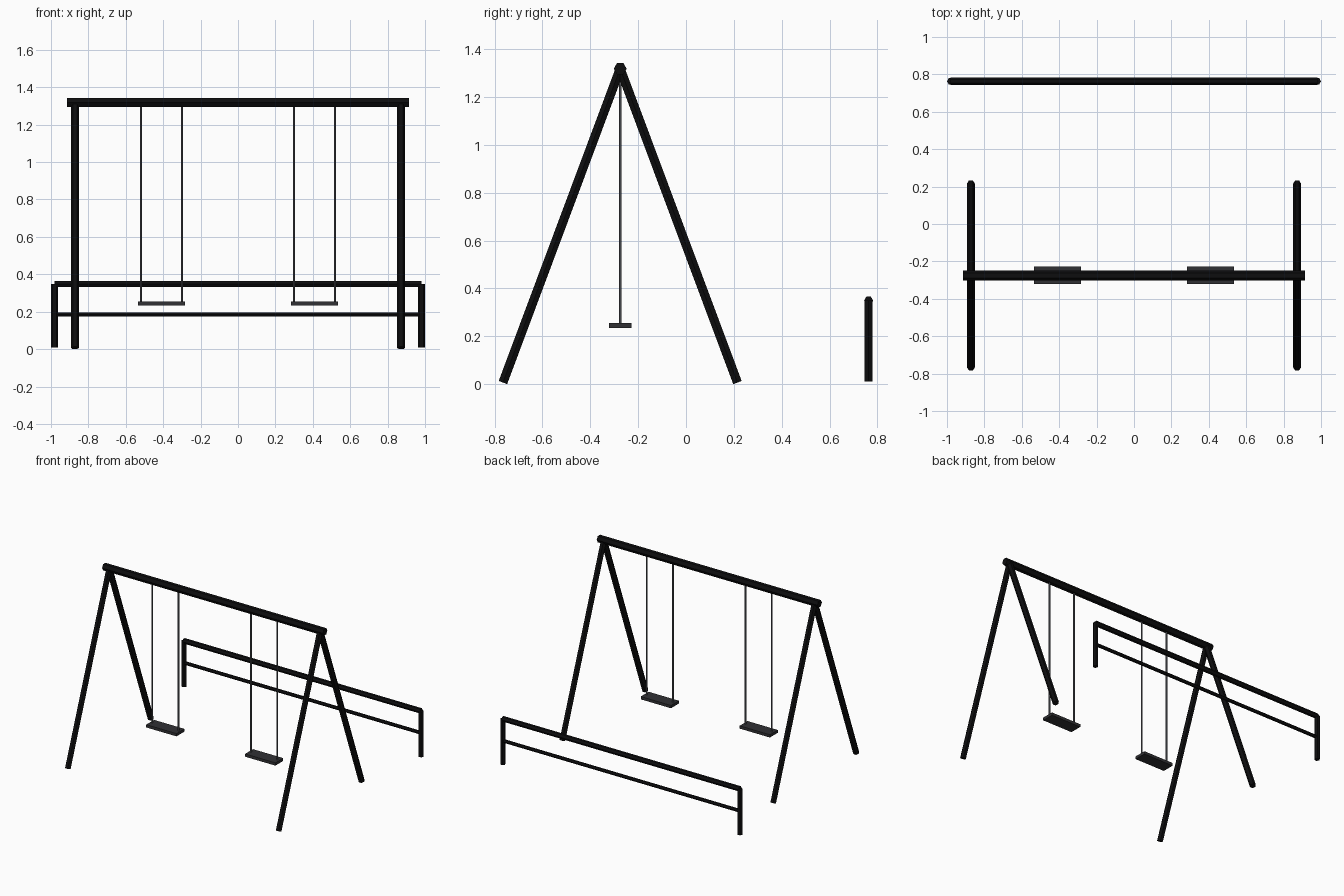
import bpy, bmesh, math
from mathutils import Vector

if "Cube" in bpy.data.objects:
    bpy.data.objects.remove(bpy.data.objects["Cube"])


def material(name, rgb):
    m = bpy.data.materials.new(name)
    m.diffuse_color = (*rgb, 1)
    m.use_nodes = True
    m.node_tree.nodes["Principled BSDF"].inputs["Base Color"].default_value = m.diffuse_color
    return m


BLACK = material("black painted steel", (0.004, 0.004, 0.0045))
CHAIN = material("grey chain", (0.10, 0.105, 0.12))
RUBBER = material("dark grey rubber", (0.03, 0.03, 0.034))


def finish(name, bm, mat):
    bmesh.ops.recalc_face_normals(bm, faces=bm.faces)
    me = bpy.data.meshes.new(name)
    bm.to_mesh(me)
    bm.free()
    me.materials.append(mat)
    ob = bpy.data.objects.new(name, me)
    bpy.context.collection.objects.link(ob)


def rod(name, a, b, r, mat, corner, sides=6):
    """Straight prism from a to b, with one corner pointing towards 'corner'."""
    a, b = Vector(a), Vector(b)
    axis = (b - a).normalized()
    u = Vector(corner)
    u = (u - axis * u.dot(axis)).normalized()
    v = axis.cross(u)
    bm = bmesh.new()
    rings = []
    for p in (a, b):
        ring = []
        for i in range(sides):
            t = 2 * math.pi * i / sides
            ring.append(bm.verts.new(p + r * (u * math.cos(t) + v * math.sin(t))))
        rings.append(ring)
        bm.faces.new(ring)
    for i in range(sides):
        j = (i + 1) % sides
        bm.faces.new((rings[0][i], rings[0][j], rings[1][j], rings[1][i]))
    finish(name, bm, mat)


def box(name, centre, size, mat):
    bm = bmesh.new()
    bmesh.ops.create_cube(bm, size=1)
    for v in bm.verts:
        v.co = Vector(c + s * k for c, s, k in zip(centre, size, v.co))
    finish(name, bm, mat)


X, Y = (1, 0, 0), (0, 1, 0)
YC, TOP = -0.275, 1.318      # swing centre line and beam height
SPREAD, FOOT = 0.49, 0.0065  # leg spread and foot height

# Top beam
rod("top_beam", (-0.913, YC, TOP), (0.913, YC, TOP), 0.027, BLACK, Y)

for side, s in (("left", -1), ("right", 1)):
    # A-frame legs
    x = 0.872 * s
    for end, d in (("front", -1), ("back", 1)):
        rod(f"{end}_{side}_leg", (x, YC + d * SPREAD, FOOT), (x, YC, TOP),
            0.0218, BLACK, X)
    # Crossbar between the legs
    z = 0.445
    half = SPREAD * (TOP - z) / (TOP - FOOT)
    rod(f"{side}_crossbar", (x, YC - half, z), (x, YC + half, z), 0.0118, BLACK, Y)

    # Swing seat and its two chains
    sx = 0.409 * s
    box(f"{side}_seat", (sx, YC, 0.245), (0.25, 0.093, 0.021), RUBBER)
    for n, d in (("outer", s), ("inner", -s)):
        cx = sx + d * 0.109
        rod(f"{side}_{n}_chain", (cx, YC, 0.245), (cx, YC, TOP), 0.0058, CHAIN, Y)

    # Fence post
    rod(f"{side}_fence_post", (0.981 * s, 0.763, 0.01), (0.981 * s, 0.763, 0.349),
        0.019, BLACK, X)

# Fence rails
rod("fence_top_rail", (-0.981, 0.763, 0.349), (0.981, 0.763, 0.349), 0.019, BLACK, Y)
rod("fence_lower_rail", (-0.981, 0.763, 0.185), (0.981, 0.763, 0.185), 0.0125, BLACK, Y)
